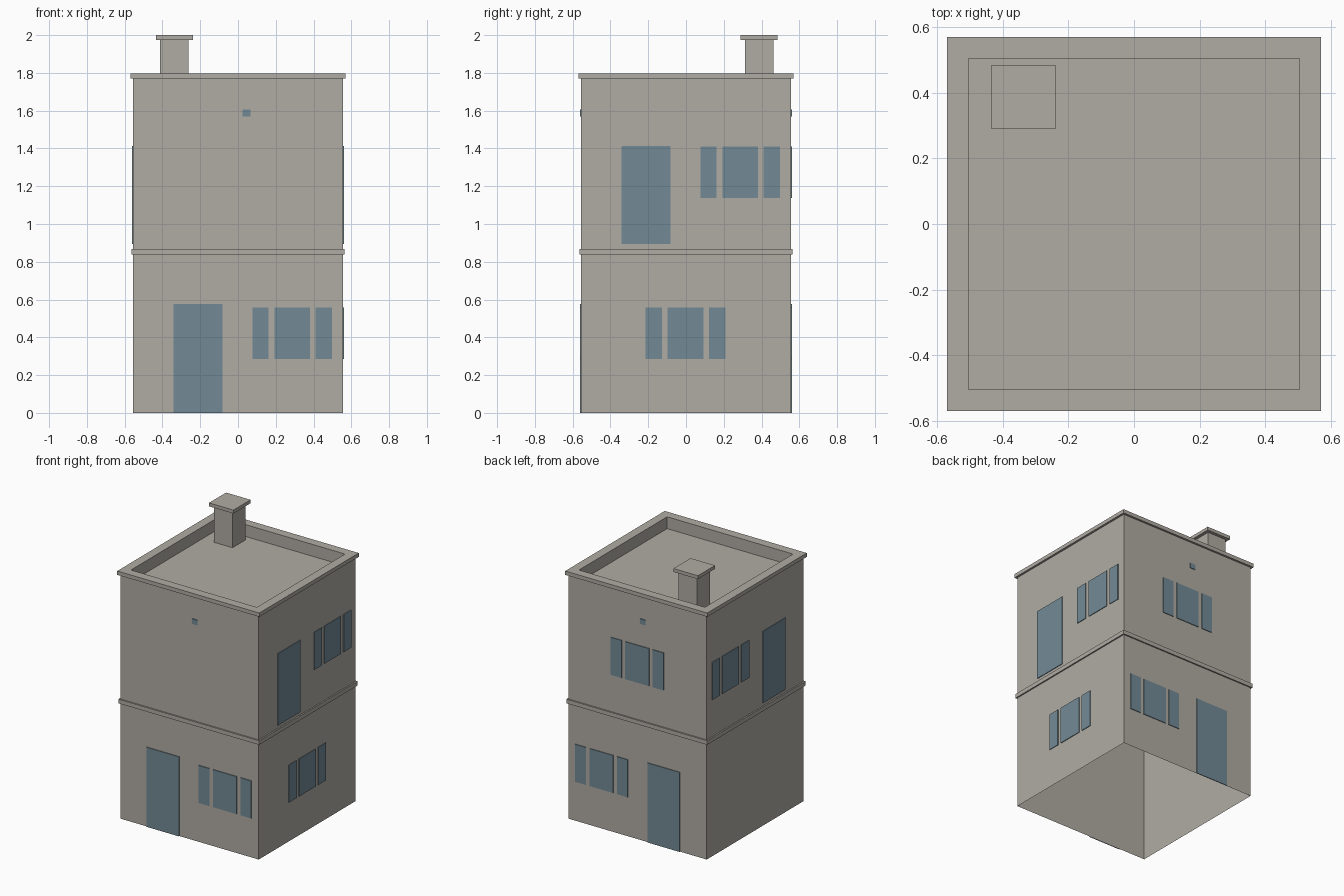
import bpy
import bmesh
from mathutils import Matrix, Vector
from math import radians

if "Cube" in bpy.data.objects:
    bpy.data.objects.remove(bpy.data.objects["Cube"])


def make_material(name, color):
    mat = bpy.data.materials.new(name)
    mat.use_nodes = True
    mat.diffuse_color = color
    mat.node_tree.nodes["Principled BSDF"].inputs["Base Color"].default_value = color
    return mat


STONE = make_material("warm grey stone", (0.434, 0.413, 0.371, 1))
GLASS = make_material("slate blue", (0.171, 0.254, 0.305, 1))


def finish(bm, name, mat):
    mesh = bpy.data.meshes.new(name)
    bm.to_mesh(mesh)
    bm.free()
    mesh.materials.append(mat)
    obj = bpy.data.objects.new(name, mesh)
    bpy.context.collection.objects.link(obj)
    return obj


def square_shell(name, profile, center=(0, 0), cap=False, closed=False):
    """Sweep (half width, height) points around a square, listed upward on the outside."""
    bm = bmesh.new()
    cx, cy = center
    corners = [(-1, -1), (1, -1), (1, 1), (-1, 1)]
    loops = [[bm.verts.new((cx + sx * h, cy + sy * h, z)) for sx, sy in corners]
             for h, z in profile]
    pairs = list(zip(loops, loops[1:]))
    if closed:
        pairs.append((loops[-1], loops[0]))
    for low, high in pairs:
        for i in range(4):
            j = (i + 1) % 4
            bm.faces.new((low[i], low[j], high[j], high[i]))
    if cap:
        bm.faces.new(loops[-1])
    return finish(bm, name, STONE)


WALL = 0.555
ROOF_Z = 1.712
FACINGS = {"front": 0, "right": 90, "back": 180, "left": -90}


def plate(name, facing, center, z0, width, height):
    """Thin panel on a wall; center runs along world x or y."""
    turn = Matrix.Rotation(radians(FACINGS[facing]), 4, "Z")
    along = center if facing in ("front", "right") else -center
    bm = bmesh.new()
    bmesh.ops.create_cube(bm, size=1)
    bmesh.ops.scale(bm, verts=bm.verts, vec=(width, 0.005, height))
    bmesh.ops.translate(bm, verts=bm.verts,
                        vec=Vector((along, -WALL - 0.0035, z0 + height / 2)))
    bmesh.ops.transform(bm, matrix=turn, verts=bm.verts)
    finish(bm, name, GLASS)


def window(facing, floor, center, z0):
    # Wide middle pane with a narrow one on each side
    for part, shift, width in (("side_a", -0.168, 0.087), ("middle", 0, 0.19),
                               ("side_b", 0.168, 0.087)):
        plate(f"{facing}_{floor}_window_{part}", facing, center + shift, z0, width, 0.272)


# Walls, open underneath, with string course and coping
square_shell("walls", [(WALL, 0), (WALL, 1.77)])
square_shell("string_course", [(WALL, 0.838), (0.565, 0.838), (0.565, 0.868), (WALL, 0.868)])
square_shell("coping", [(WALL, 1.77), (0.57, 1.77), (0.57, 1.798), (0.505, 1.798)])

# Parapet inner faces and sunken roof
square_shell("parapet_and_roof", [(0.505, 1.798), (0.505, ROOF_Z)], cap=True)

# Chimney
STACK = (-0.337, 0.387)
square_shell("chimney", [(0.075, ROOF_Z), (0.075, 1.975)], STACK)
square_shell("chimney_cap", [(0.075, 1.975), (0.098, 1.975), (0.098, 2)], STACK, cap=True)

# Doors and windows
LOWER, UPPER = 0.285, 1.137
DOOR_AT, WINDOW_AT = -0.212, 0.287
for side in ("front", "back"):
    plate(side + "_door", side, DOOR_AT, 0, 0.26, 0.577)
    window(side, "lower", WINDOW_AT, LOWER)
for side in ("right", "left"):
    plate(side + "_balcony_door", side, DOOR_AT, 0.893, 0.26, 0.52)
    window(side, "upper", WINDOW_AT, UPPER)
window("right", "lower", -0.003, LOWER)
window("back", "upper", 0, UPPER)

# Small vents
plate("front_vent", "front", 0.045, 1.57, 0.042, 0.037)
plate("back_vent", "back", -0.045, 1.57, 0.042, 0.037)
